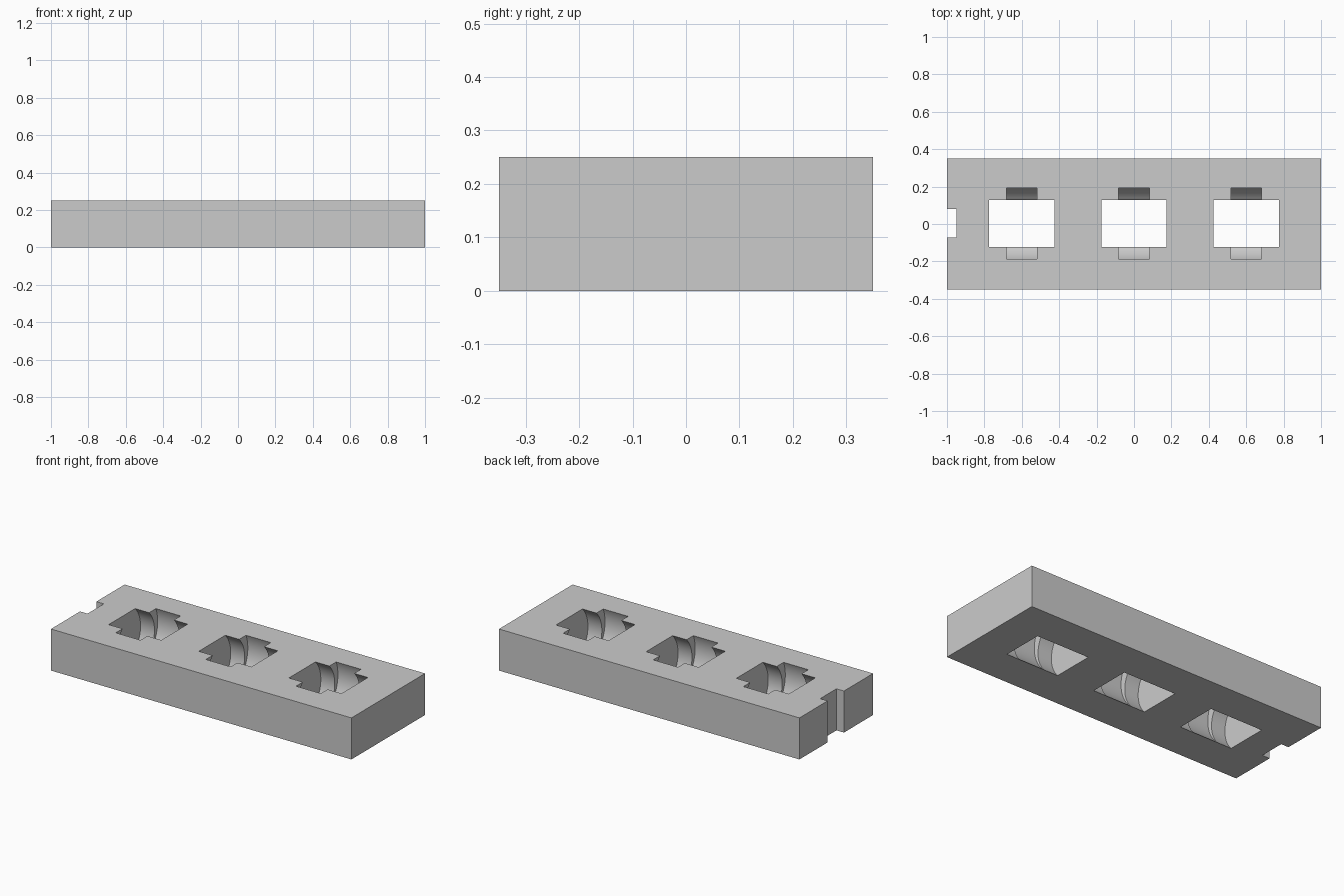
import bpy
from math import pi
from mathutils import Matrix

cube = bpy.data.objects.get("Cube")
if cube:
    bpy.data.objects.remove(cube, do_unlink=True)

LENGTH, DEPTH, HEIGHT = 2.0, 0.7, 0.25

grey = bpy.data.materials.new("plain_grey")
grey.use_nodes = True
GREY = (0.6, 0.6, 0.6, 1)
grey.diffuse_color = GREY
grey.node_tree.nodes["Principled BSDF"].inputs["Base Color"].default_value = GREY


def box(name, size, location):
    bpy.ops.mesh.primitive_cube_add(size=1, location=location)
    ob = bpy.context.object
    ob.name = name
    ob.data.transform(Matrix.Diagonal((*size, 1)))
    ob.data.materials.append(grey)
    return ob


def drum(name, radius, width, location):
    """Cylinder lying along x."""
    bpy.ops.mesh.primitive_cylinder_add(vertices=96, radius=radius, depth=width, location=location)
    ob = bpy.context.object
    ob.name = name
    ob.data.transform(Matrix.Rotation(pi / 2, 4, 'Y'))
    ob.data.materials.append(grey)
    return ob


def cut(target, cutter):
    mod = target.modifiers.new(cutter.name, 'BOOLEAN')
    mod.operation = 'DIFFERENCE'
    mod.solver = 'EXACT'
    mod.object = cutter
    bpy.context.view_layer.objects.active = target
    bpy.ops.object.modifier_apply(modifier=mod.name)
    bpy.data.objects.remove(cutter, do_unlink=True)


# Solid holder block
holder = box("holder_block", (LENGTH, DEPTH, HEIGHT), (0, 0, HEIGHT / 2))

# Three barrel sockets, each with a wider ring groove raised toward the top
for x in (-0.6, 0, 0.6):
    cut(holder, drum("socket_cutter", 0.1775, 0.35, (x, 0.003, HEIGHT / 2)))
    cut(holder, drum("groove_cutter", 0.208, 0.165, (x, 0.003, 0.167)))

# Full-height notch in the right end
cut(holder, box("notch_cutter", (0.1, 0.155, 0.5), (-1, 0.004, HEIGHT / 2)))

# Smooth sockets, sharp edges elsewhere
bpy.ops.object.select_all(action='DESELECT')
holder.select_set(True)
bpy.context.view_layer.objects.active = holder
bpy.ops.object.shade_smooth_by_angle(angle=pi / 9)
